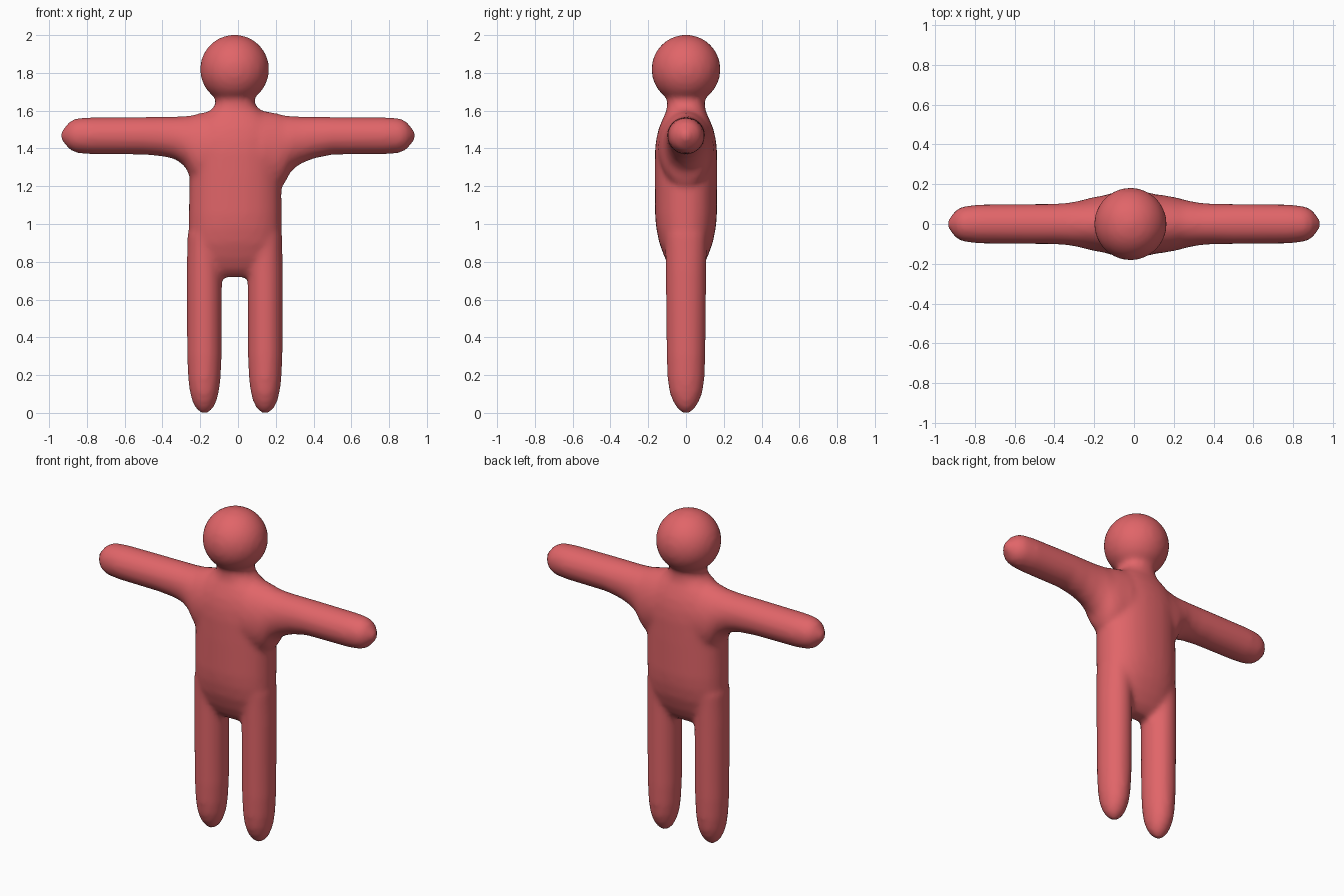
import bpy, bmesh
from math import cos, sin, pi, copysign
from mathutils import Vector

bm = bmesh.new()
SIDES = 32


def loft(stations, axis, power=1.0):
    """Closed tube; station = (position, centre, half size, half depth in y)."""
    rings = []
    for pos, centre, half, depth in stations:
        ring = []
        for i in range(SIDES):
            a = 2 * pi * i / SIDES
            u = centre + half * copysign(abs(cos(a)) ** power, cos(a))
            y = depth * copysign(abs(sin(a)) ** power, sin(a))
            ring.append(bm.verts.new((u, y, pos) if axis == 'z' else (pos, y, u)))
        rings.append(ring)
    for r0, r1 in zip(rings, rings[1:]):
        for i in range(SIDES):
            j = (i + 1) % SIDES
            bm.faces.new((r0[i], r0[j], r1[j], r1[i]))
    part = [bm.faces.new(rings[0][::-1]), bm.faces.new(rings[-1])]
    return part


# torso and neck
loft([(0.72, -0.02, 0.12, 0.04), (0.76, -0.018, 0.19, 0.08),
      (0.82, -0.016, 0.235, 0.112), (0.90, -0.015, 0.246, 0.142),
      (0.98, -0.015, 0.246, 0.158), (1.05, -0.015, 0.246, 0.164),
      (1.25, -0.013, 0.243, 0.166), (1.38, -0.013, 0.25, 0.165),
      (1.45, -0.013, 0.25, 0.158), (1.51, -0.012, 0.23, 0.143),
      (1.56, -0.012, 0.19, 0.122), (1.595, -0.012, 0.14, 0.105),
      (1.63, -0.014, 0.105, 0.10), (1.72, -0.018, 0.10, 0.10)], 'z', 0.9)

# legs
for cx in (-0.178, 0.144):
    loft([(0.0, cx, 0.022, 0.022), (0.025, cx, 0.047, 0.047),
          (0.06, cx, 0.064, 0.07), (0.11, cx, 0.077, 0.088),
          (0.18, cx, 0.086, 0.098), (0.3, cx, 0.092, 0.103),
          (0.55, cx, 0.093, 0.106), (0.75, cx, 0.094, 0.108),
          (0.95, cx, 0.09, 0.112)], 'z')

# arms, flaring into the shoulders
for s in (-1, 1):
    k = 0.012 if s > 0 else 0.0
    loft([(s * 0.94, 1.468, 0.016, 0.016), (s * 0.917, 1.468, 0.045, 0.045),
          (s * 0.89, 1.468, 0.076, 0.076), (s * 0.855, 1.468, 0.092, 0.09),
          (s * 0.78, 1.467, 0.098, 0.098), (s * 0.50, 1.467, 0.1, 0.101),
          (s * 0.40, 1.463 - k / 2, 0.105 + k / 2, 0.102),
          (s * 0.33, 1.455 - k, 0.113 + k, 0.107),
          (s * 0.28, 1.437 - k, 0.134 + k, 0.116),
          (s * 0.245, 1.405 - k, 0.17 + k, 0.125),
          (s * 0.21, 1.385, 0.2, 0.134), (s * 0.12, 1.39, 0.212, 0.15)], 'x')

# head
head = bmesh.ops.create_uvsphere(bm, u_segments=32, v_segments=20, radius=0.183)
bmesh.ops.translate(bm, verts=head['verts'], vec=Vector((-0.018, 0, 1.819)))

bmesh.ops.recalc_face_normals(bm, faces=bm.faces)
mesh = bpy.data.meshes.new("body")
bm.to_mesh(mesh)
bm.free()
body = bpy.data.objects.new("body", mesh)
bpy.context.collection.objects.link(body)

# fuse the parts into one soft skin
fuse = body.modifiers.new("fuse", 'REMESH')
fuse.mode = 'VOXEL'
fuse.voxel_size = 0.016
fuse.use_smooth_shade = True
soften = body.modifiers.new("soften", 'SMOOTH')
soften.factor = 0.5
soften.iterations = 7

mat = bpy.data.materials.new("soft_red")
mat.diffuse_color = (0.75, 0.13, 0.14, 1)
mesh.materials.append(mat)
